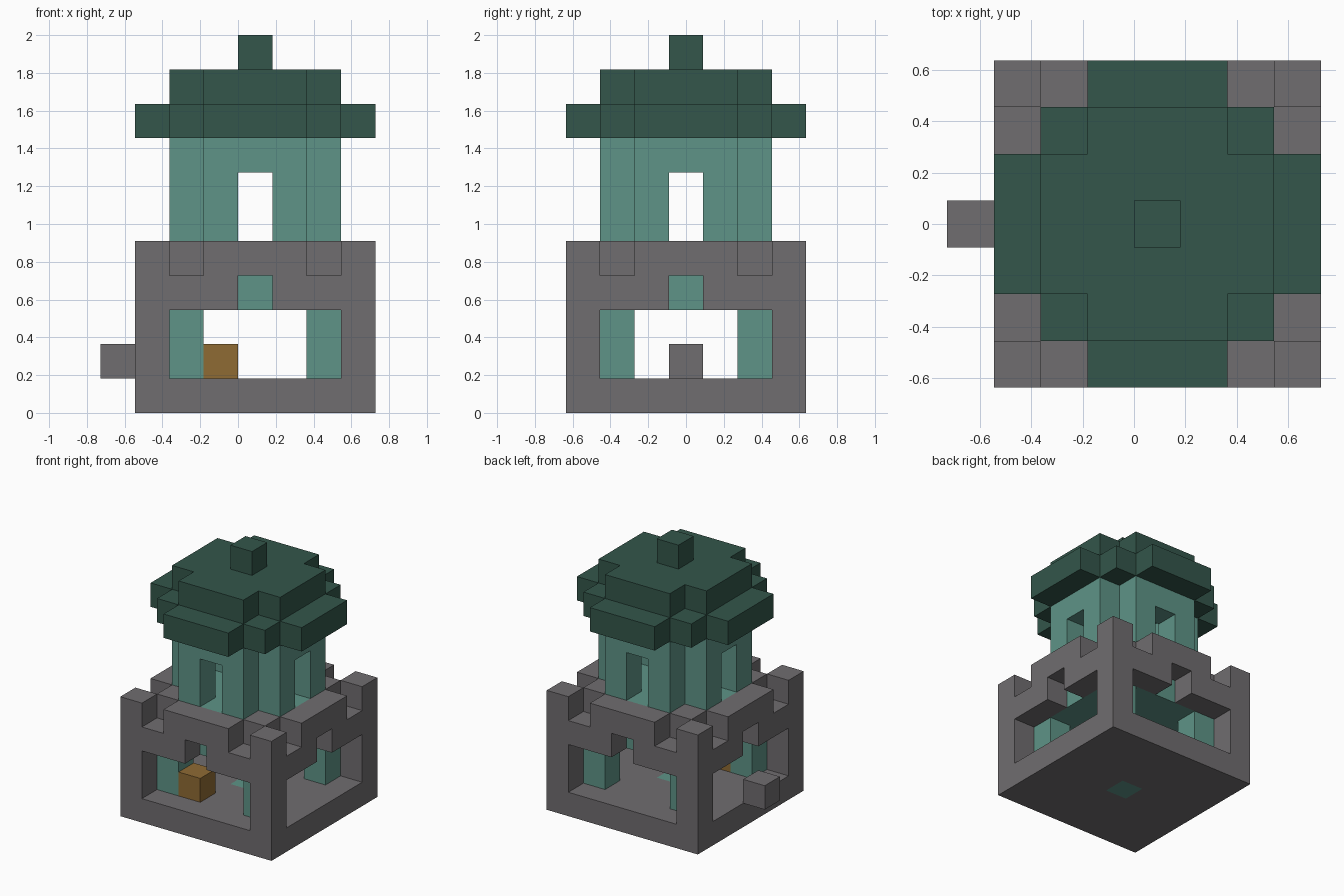
import bpy, bmesh
from mathutils import Vector

cube = bpy.data.objects.get("Cube")
if cube:
    bpy.data.objects.remove(cube, do_unlink=True)

UNIT = 2 / 11                                  # edge of one block
ORIGIN = Vector((-3, -3.5, 0)) * UNIT          # lower front corner of the keep


def material(name, rgb):
    mat = bpy.data.materials.new(name)
    mat.use_nodes = True
    color = (*rgb, 1)
    mat.diffuse_color = color
    bsdf = next(n for n in mat.node_tree.nodes if n.type == 'BSDF_PRINCIPLED')
    bsdf.inputs["Base Color"].default_value = color
    return mat


stone = material("grey stone", (0.162, 0.153, 0.160))
plaster = material("teal plaster", (0.112, 0.296, 0.242))
tiles = material("dark green tiles", (0.033, 0.093, 0.069))
wood = material("brown wood", (0.275, 0.147, 0.034))


def cells(rule, low, high, levels):
    """Blocks of a square plan for which rule(dx, dy, level) holds, measured from the centre."""
    span = range(low, high + 1)
    return {(i, j, k) for i in span for j in span for k in levels
            if rule(abs(i - 3), abs(j - 3), k)}


def ring(a, b, radius):
    return max(a, b) == radius


def wall_rule(a, b, k):
    near, far = min(a, b), max(a, b)
    if k == 0:
        return far > 0                         # floor around the centre block
    if k < 3:
        return near == far == 3                # corner posts
    if k == 3:
        return far == 3 and near > 0           # lintel with a notch in the middle
    return (far == 3 and near != 2) or near == far == 2   # battlements


def tower_rule(a, b, k):
    near, far = min(a, b), max(a, b)
    if far != 2 or near == 2:                  # hollow, with cut corners
        return False
    return near == 1 or k == 7                 # window below the lintel


parts = {
    "stone_keep": (stone, cells(wall_rule, 0, 6, range(5))),
    "side_step": (stone, {(-1, 3, 1)}),
    "floor_centre": (plaster, {(3, 3, 0)}),
    "inner_pillars": (plaster, cells(lambda a, b, k: a == b == 2, 1, 5, (1, 2))),
    "ceiling": (plaster, cells(lambda a, b, k: True, 1, 5, (3,))),
    "tower_floor": (plaster, cells(lambda a, b, k: a + b < 4, 1, 5, (4,))),
    "tower_walls": (plaster, cells(tower_rule, 1, 5, range(5, 8))),
    "roof_eaves": (tiles, cells(lambda a, b, k: a + b < 5, 0, 6, (8,))),
    "roof_upper": (tiles, cells(lambda a, b, k: a + b < 4, 1, 5, (9,))),
    "roof_finial": (tiles, {(3, 3, 10)}),
    "crate": (wood, {(2, 1, 1)}),
}
occupied = set().union(*(blocks for _, blocks in parts.values()))


def build(name, mat, blocks):
    """Skin the blocks with only their exposed sides, then merge flat areas."""
    bm = bmesh.new()
    for block in sorted(blocks):
        base = Vector(block)
        for axis in range(3):
            for side in (0, 1):
                step = [0, 0, 0]
                step[axis] = 2 * side - 1
                if tuple(p + s for p, s in zip(block, step)) in occupied:
                    continue
                u, v = Vector(), Vector()
                u[(axis + 1) % 3] = v[(axis + 2) % 3] = 1
                corner = base.copy()
                corner[axis] += side
                loop = [corner, corner + u, corner + u + v, corner + v]
                if not side:
                    loop.reverse()
                bm.faces.new([bm.verts.new(ORIGIN + p * UNIT) for p in loop])
    bmesh.ops.remove_doubles(bm, verts=bm.verts, dist=UNIT / 100)
    bmesh.ops.dissolve_limit(bm, angle_limit=0.01, verts=bm.verts, edges=bm.edges)
    mesh = bpy.data.meshes.new(name)
    bm.to_mesh(mesh)
    bm.free()
    mesh.materials.append(mat)
    bpy.context.collection.objects.link(bpy.data.objects.new(name, mesh))


for name, (mat, blocks) in parts.items():
    build(name, mat, blocks)
